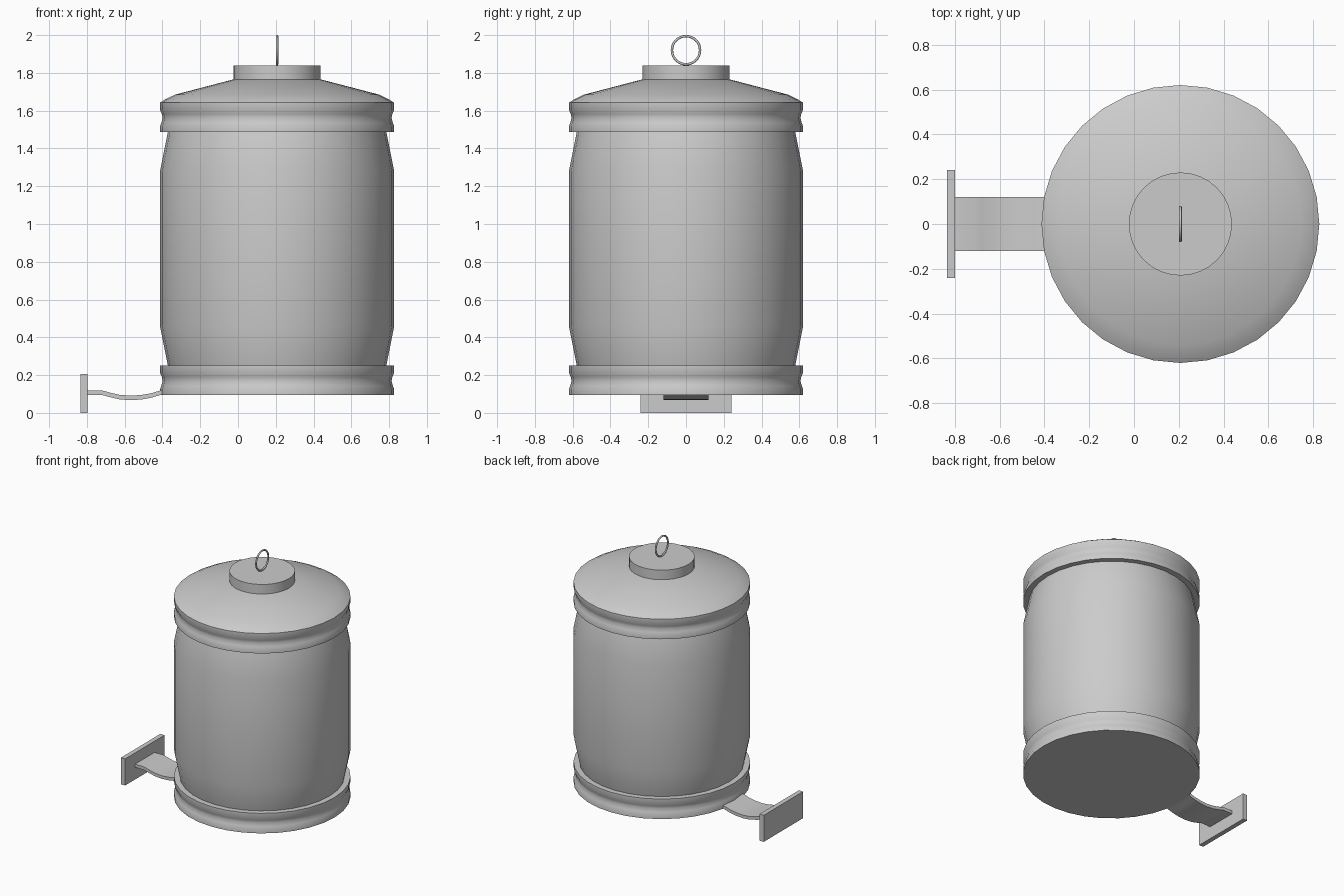
import bpy, bmesh, math

if "Cube" in bpy.data.objects:
    bpy.data.objects.remove(bpy.data.objects["Cube"])

CX = 0.207   # axis of the barrel
SEG = 32

grey = bpy.data.materials.new("light grey")
grey.diffuse_color = (0.6, 0.6, 0.6, 1)
grey.use_nodes = True
grey.node_tree.nodes["Principled BSDF"].inputs["Base Color"].default_value = grey.diffuse_color


def finish(name, bm, smooth=True):
    bmesh.ops.recalc_face_normals(bm, faces=bm.faces)
    me = bpy.data.meshes.new(name)
    bm.to_mesh(me)
    bm.free()
    me.materials.append(grey)
    ob = bpy.data.objects.new(name, me)
    bpy.context.collection.objects.link(ob)
    if smooth:
        bpy.ops.object.select_all(action='DESELECT')
        ob.select_set(True)
        bpy.context.view_layer.objects.active = ob
        bpy.ops.object.shade_smooth_by_angle(angle=math.radians(32))
    return ob


def lathe(name, profile, caps=True):
    """Revolve (radius, z) points about the barrel axis."""
    bm = bmesh.new()
    rings = []
    for r, z in profile:
        rings.append([bm.verts.new((CX + r * math.cos(2 * math.pi * i / SEG),
                                    r * math.sin(2 * math.pi * i / SEG), z))
                      for i in range(SEG)])
    for a, b in zip(rings, rings[1:]):
        for i in range(SEG):
            j = (i + 1) % SEG
            bm.faces.new((a[i], a[j], b[j], b[i]))
    if caps:
        bm.faces.new(rings[0][::-1])
        bm.faces.new(rings[-1])
    return finish(name, bm)


def band(z):
    """Grooved band profile starting at height z."""
    return [(0.62, z), (0.62, z + 0.03), (0.613, z + 0.048), (0.606, z + 0.075),
            (0.61, z + 0.095), (0.62, z + 0.118), (0.62, z + 0.155)]


# barrel
lathe("base_band", band(0.095))
lathe("barrel_body", [(0.575, 0.24), (0.578, 0.25), (0.62, 0.46),
                      (0.62, 1.28), (0.578, 1.49), (0.575, 1.50)])
lathe("lid", band(1.487) + [(0.595, 1.658), (0.54, 1.685), (0.23, 1.766)])
lathe("lid_cap", [(0.23, 1.755), (0.23, 1.84)])

# hanging ring on the lid
bpy.ops.mesh.primitive_torus_add(major_segments=32, minor_segments=8,
                                 major_radius=0.0745, minor_radius=0.0065,
                                 location=(CX, 0, 1.92),
                                 rotation=(0, math.pi / 2, 0))
ring = bpy.context.object
ring.name = "lid_ring"
ring.data.materials.append(grey)
bpy.ops.object.shade_smooth()

# curved strap joining barrel and wall plate
path = [(-0.81, 0.107), (-0.72, 0.107), (-0.68, 0.096), (-0.63, 0.084),
        (-0.57, 0.079), (-0.51, 0.083), (-0.46, 0.092), (-0.41, 0.107), (-0.38, 0.112)]
bm = bmesh.new()
rows = [[bm.verts.new((x, y, z + dz)) for y, dz in
         ((-0.12, -0.012), (0.12, -0.012), (0.12, 0.012), (-0.12, 0.012))]
        for x, z in path]
for a, b in zip(rows, rows[1:]):
    for i in range(4):
        j = (i + 1) % 4
        bm.faces.new((a[i], a[j], b[j], b[i]))
bm.faces.new(rows[0])
bm.faces.new(rows[-1])
finish("strap", bm)

# wall plate
bm = bmesh.new()
bmesh.ops.create_cube(bm, size=1)
for v in bm.verts:
    v.co = (-0.816 + v.co.x * 0.036, v.co.y * 0.48, 0.103 + v.co.z * 0.206)
finish("wall_plate", bm, smooth=False)
